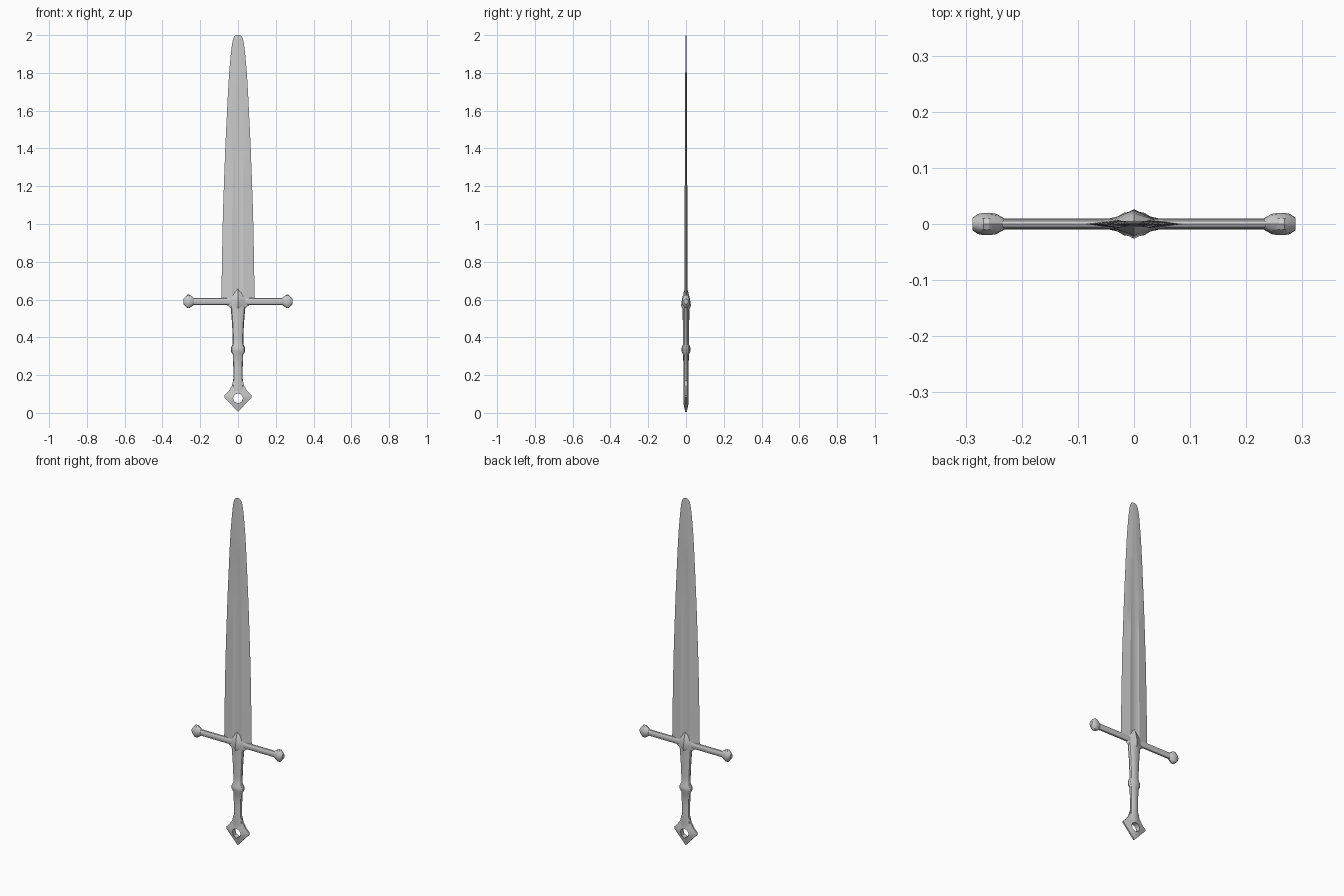
import bpy, math

if "Cube" in bpy.data.objects:
    bpy.data.objects.remove(bpy.data.objects["Cube"])

def make(name, verts, faces, angle=30):
    mesh = bpy.data.meshes.new(name)
    mesh.from_pydata(verts, [], faces)
    obj = bpy.data.objects.new(name, mesh)
    bpy.context.collection.objects.link(obj)
    bpy.ops.object.select_all(action='DESELECT')
    obj.select_set(True)
    bpy.context.view_layer.objects.active = obj
    bpy.ops.object.mode_set(mode='EDIT')
    bpy.ops.mesh.select_all(action='SELECT')
    bpy.ops.mesh.normals_make_consistent(inside=False)
    bpy.ops.object.mode_set(mode='OBJECT')
    bpy.ops.object.shade_smooth_by_angle(angle=math.radians(angle))
    return obj

def loft(name, rings, angle=30, closed=False):
    n, m = len(rings[0]), len(rings)
    verts = [p for r in rings for p in r]
    faces = []
    for i in range(m if closed else m - 1):
        a, b = i * n, (i + 1) % m * n
        faces += [(a + j, a + (j + 1) % n, b + (j + 1) % n, b + j) for j in range(n)]
    if not closed:
        faces += [tuple(range(n))[::-1], tuple(range((m - 1) * n, m * n))]
    return make(name, verts, faces, angle)

def ellipse(a, b, n):
    return [(a * math.cos(2 * math.pi * i / n), b * math.sin(2 * math.pi * i / n)) for i in range(n)]

# Blade: z, half width, fuller half width, ridge height, groove height
def blade_ring(z, w, f, t, g):
    front = [(w, 0), (f, t), (f * .6, g), (-f * .6, g), (-f, t)]
    back = [(-x, -y) for x, y in front]
    return [(x, y, z) for x, y in front + back]

blade = [(.59, .088, .030, .008, .004), (.80, .085, .029, .0075, .004),
         (1.05, .080, .028, .007, .004), (1.25, .073, .027, .0065, .004),
         (1.41, .067, .025, .006, .004), (1.66, .055, .019, .005, .004),
         (1.67, .0545, .019, .005, .005), (1.80, .047, .015, .004, .004),
         (1.90, .038, .012, .003, .003), (1.95, .032, .010, .0025, .0025),
         (1.98, .026, .008, .002, .002), (1.995, .018, .006, .0015, .0015),
         (2.0, .010, .004, .001, .001)]
loft("blade", [blade_ring(*s) for s in blade], 20)

# Crossguard bar and flared end knobs, lofted along x
def along_x(name, sections, n=12):
    loft(name, [[(x, p[1], .59 + p[0]) for p in ellipse(rz, ry, n)] for x, rz, ry in sections])

along_x("guard_bar", [(-.245, .019, .010), (.245, .019, .010)])
for side, s in (("left", -1), ("right", 1)):
    along_x("guard_knob_" + side, [(s * x, rz, ry) for x, rz, ry in
            [(.233, .018, .011), (.245, .027, .018), (.258, .036, .020),
             (.268, .036, .020), (.278, .026, .018), (.288, .014, .011)]])

# Diamond-section guard centre, rising to a point over the blade
centre = [(.553, .036, .021), (.570, .058, .026), (.608, .058, .020), (.632, .030, .014), (.655, .006, .007)]
loft("guard_centre", [[(x, y, z) for x, y in ellipse(a, b, 4)] for z, a, b in centre])

# Grip with middle ring
grip = [(.58, .041, .019), (.54, .037, .018), (.48, .032, .017), (.40, .028, .016),
        (.363, .028, .016), (.345, .037, .023), (.325, .037, .023), (.308, .027, .015),
        (.24, .025, .014), (.18, .025, .014), (.15, .028, .014), (.115, .032, .013)]
loft("grip", [[(x, y, z) for x, y in ellipse(a, b, 12)] for z, a, b in grip])

# Pierced diamond pommel: bevelled outline around a round hole
half = [(0, .175), (.026, .170), (.034, .14), (.050, .115), (.072, .092), (.072, .082), (.036, .044), (0, .005)]
outline = half + [(-x, z) for x, z in half[-2:0:-1]]
hz, hr = .076, .026
rings = []
for x, z in outline:
    a = math.atan2(z - hz, x)
    hx, hzz = hr * math.cos(a), hz + hr * math.sin(a)
    rings.append([(hx, -.014, hzz), (hx, .014, hzz), (x, .004, z), (x, -.004, z)])
loft("pommel", rings, 30, closed=True)
